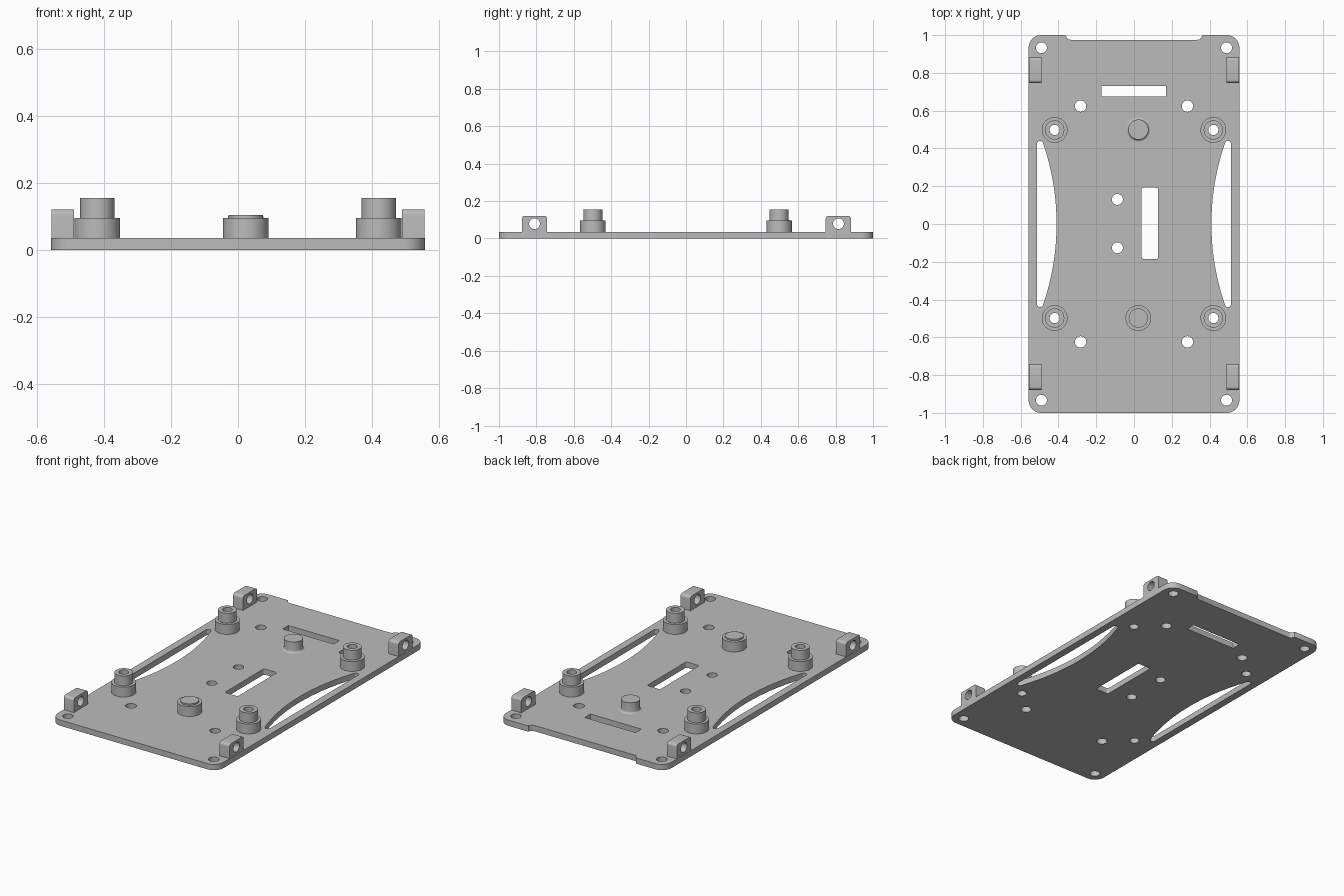
import bpy, math
from mathutils import Matrix

if "Cube" in bpy.data.objects:
    bpy.data.objects.remove(bpy.data.objects["Cube"])

grey = bpy.data.materials.new("light grey plastic")
grey.diffuse_color = (0.5, 0.5, 0.5, 1)
grey.use_nodes = True
grey.node_tree.nodes["Principled BSDF"].inputs["Base Color"].default_value = grey.diffuse_color
THICK = 0.035


def finish(ob):
    """Assign the colour and shade smooth with sharp edges."""
    ob.data.materials.clear()
    ob.data.materials.append(grey)
    bpy.ops.object.select_all(action='DESELECT')
    ob.select_set(True)
    bpy.context.view_layer.objects.active = ob
    bpy.ops.object.shade_smooth_by_angle(angle=math.radians(35))
    return ob


def arc(cx, cy, r, a0, a1, n):
    return [(cx + r * math.cos(math.radians(a0 + (a1 - a0) * i / n)),
             cy + r * math.sin(math.radians(a0 + (a1 - a0) * i / n))) for i in range(n + 1)]


def circle(cx, cy, r, n=32):
    return arc(cx, cy, r, 0, 360, n)[:-1]


def round_rect(x0, x1, y0, y1, r, n=5):
    return (arc(x1 - r, y1 - r, r, 0, 90, n) + arc(x0 + r, y1 - r, r, 90, 180, n)
            + arc(x0 + r, y0 + r, r, 180, 270, n) + arc(x1 - r, y0 + r, r, 270, 360, n))


def extrude(name, loops, depth, matrix):
    """Outline with holes, extruded by depth and centred on its own plane."""
    cu = bpy.data.curves.new(name, 'CURVE')
    cu.dimensions, cu.fill_mode, cu.extrude = '2D', 'BOTH', depth / 2
    for pts in loops:
        s = cu.splines.new('POLY')
        s.points.add(len(pts) - 1)
        for p, (x, y) in zip(s.points, pts):
            p.co = (x, y, 0, 1)
        s.use_cyclic_u = True
    tmp = bpy.data.objects.new(name + " outline", cu)
    bpy.context.collection.objects.link(tmp)
    bpy.context.view_layer.update()
    dg = bpy.context.evaluated_depsgraph_get()
    me = bpy.data.meshes.new_from_object(tmp.evaluated_get(dg))
    bpy.data.objects.remove(tmp)
    me.transform(matrix)
    import bmesh
    bm = bmesh.new()
    bm.from_mesh(me)
    bmesh.ops.remove_doubles(bm, verts=bm.verts, dist=1e-5)
    bmesh.ops.recalc_face_normals(bm, faces=bm.faces)
    bm.to_mesh(me)
    bm.free()
    ob = bpy.data.objects.new(name, me)
    bpy.context.collection.objects.link(ob)
    return finish(ob)


def lathe(name, profile, x, y, n=48):
    """Spin an (r, z) profile; points at r = 0 become a flat cap."""
    verts, faces = [], []
    for r, z in profile:
        verts += [(x + px, y + py, z) for px, py in circle(0, 0, r, n)]
    for k in range(len(profile) - 1):
        for i in range(n):
            j = (i + 1) % n
            faces.append((k * n + i, k * n + j, (k + 1) * n + j, (k + 1) * n + i))
    if profile[-1][0] > profile[0][0] * 0.5 and len(profile) and name.endswith("peg"):
        faces.append(tuple(range((len(profile) - 1) * n, len(profile) * n)))
    me = bpy.data.meshes.new(name)
    me.from_pydata(verts, [], faces)
    ob = bpy.data.objects.new(name, me)
    bpy.context.collection.objects.link(ob)
    return finish(ob)


# base plate: rounded outline with a shallow notch along the back edge
W, R = 0.558, 0.065
outline = (arc(W - R, 1 - R, R, 0, 90, 8)
           + [(0.368, 1), (0.361, 0.997), (0.355, 0.985), (0.348, 0.978), (0.335, 0.975)]
           + [(-0.335, 0.975), (-0.348, 0.978), (-0.355, 0.985), (-0.361, 0.997), (-0.368, 1)]
           + arc(R - W, 1 - R, R, 90, 180, 8) + arc(R - W, R - 1, R, 180, 270, 8)
           + arc(W - R, R - 1, R, 270, 360, 8))
loops = [outline,
         round_rect(-0.173, 0.17, 0.676, 0.731, 0.003),   # wide slot
         round_rect(0.04, 0.128, -0.185, 0.192, 0.012)]   # long slot

# bowed side windows: straight outer edge, arc on the inner edge
TIP = 0.016
tips = arc(0.497, 0.424, TIP, 0, 165, 8)
x_end, y_end = tips[-1]
sag = x_end - 0.41
rad = (y_end ** 2 + sag ** 2) / (2 * sag)
ang = math.degrees(math.asin(y_end / rad))
bow = arc(0.41 + rad, 0, rad, 180 - ang, 180 + ang, 32)[1:-1]
window = tips + bow + [(x, -y) for x, y in reversed(tips)]
loops += [window, [(-x, y) for x, y in window]]

# screw holes
for sx in (-1, 1):
    for x, y, r in ((0.49, 0.933, 0.029), (0.283, 0.624, 0.03), (0.42, 0.498, 0.027)):
        loops += [circle(sx * x, y, r), circle(sx * x, -y, r)]
loops += [circle(-0.088, 0.13, 0.029), circle(-0.088, -0.126, 0.029)]
extrude("base plate", loops, THICK, Matrix.Translation((0, 0, THICK / 2)))

# side lugs with a cross hole, outline drawn in the y-z plane
to_yz = Matrix(((0, 0, 1, 0), (1, 0, 0, 0), (0, 1, 0, 0), (0, 0, 0, 1)))
for sx in (-1, 1):
    for yc in (-0.81, 0.815):
        h, r, top = 0.068, 0.016, 0.121
        lug = ([(yc - h, 0.03), (yc + h, 0.03)] + arc(yc + h - r, top - r, r, 0, 90, 5)
               + arc(yc - h + r, top - r, r, 90, 180, 5))
        extrude("side lug", [lug, circle(yc, 0.079, 0.029)], 0.067,
                Matrix.Translation((sx * 0.5235, 0, 0)) @ to_yz)

# stepped hollow standoffs
for x in (-0.42, 0.42):
    for y in (-0.498, 0.498):
        lathe("standoff", [(0.068, THICK), (0.068, 0.095), (0.051, 0.095), (0.051, 0.155),
                           (0.027, 0.155), (0.027, THICK)], x, y)

# front stepped peg and back peg with a flared foot
lathe("front peg", [(0.068, THICK), (0.068, 0.095), (0.051, 0.095), (0.051, 0.104)], 0.023, -0.498)
flare = [(0.053 + 0.012 * (1 - math.sin(a)), THICK + 0.012 * (1 - math.cos(a)))
         for a in [math.pi / 2 * i / 5 for i in range(6)]]
lathe("back peg", flare + [(0.053, 0.1)], 0.023, 0.5)
